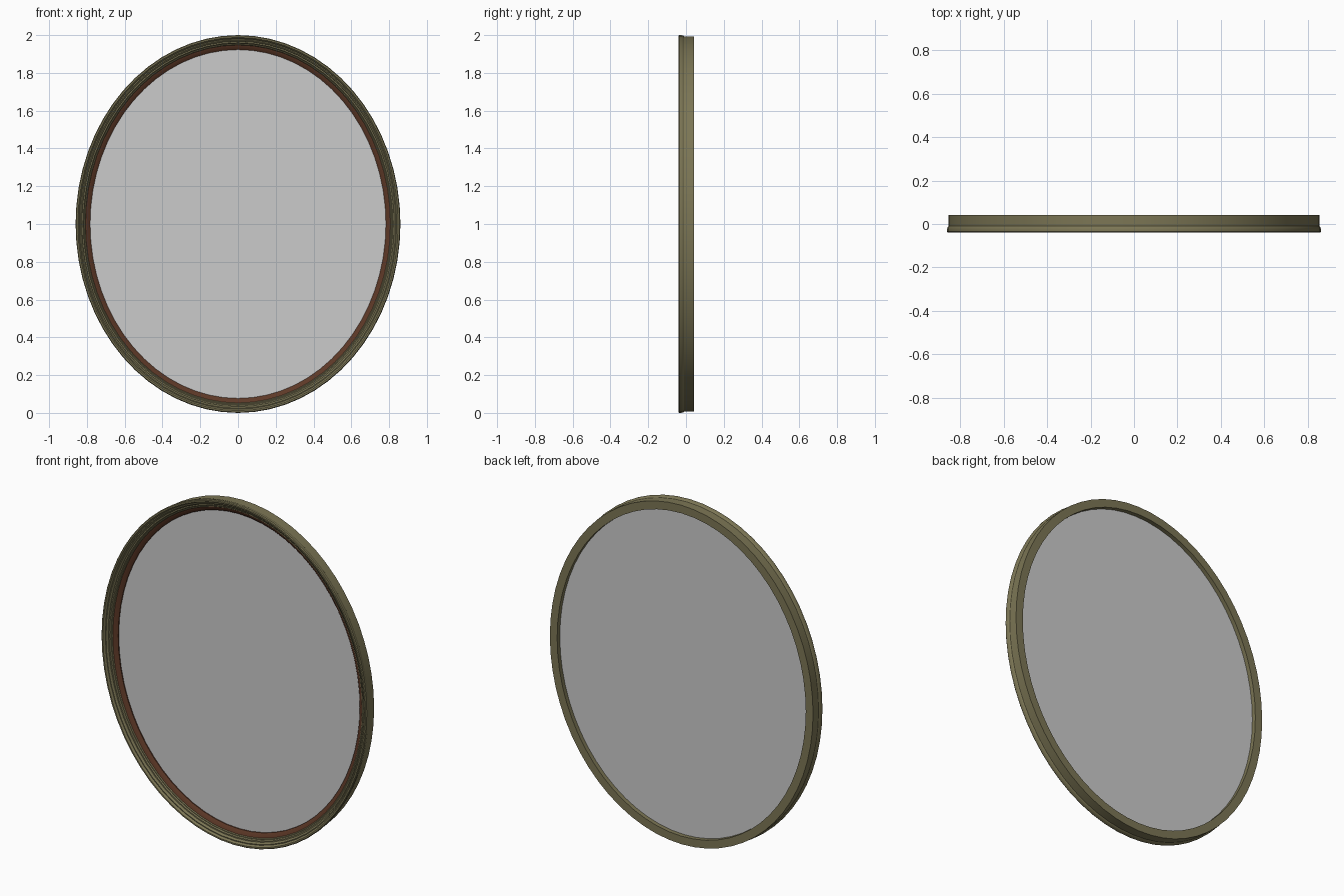
import bpy, bmesh
from math import cos, sin, tau, radians

if "Cube" in bpy.data.objects:
    bpy.data.objects.remove(bpy.data.objects["Cube"])

SEGS = 64
RX, RZ = 0.86, 1.0


def material(name, rgb):
    m = bpy.data.materials.new(name)
    m.diffuse_color = (*rgb, 1)
    m.use_nodes = True
    m.node_tree.nodes["Principled BSDF"].inputs["Base Color"].default_value = m.diffuse_color
    return m


def finish(bm, name, mat=None):
    bmesh.ops.recalc_face_normals(bm, faces=bm.faces)
    mesh = bpy.data.meshes.new(name)
    bm.to_mesh(mesh)
    bm.free()
    ob = bpy.data.objects.new(name, mesh)
    bpy.context.collection.objects.link(ob)
    if mat:
        mesh.materials.append(mat)
    bpy.context.view_layer.objects.active = ob
    ob.select_set(True)
    bpy.ops.object.shade_smooth_by_angle(angle=radians(25))
    ob.select_set(False)
    return ob


def oval(bm, inset, y):
    return [bm.verts.new(((RX - inset) * cos(tau * i / SEGS), y,
                          1 + (RZ - inset) * sin(tau * i / SEGS)))
            for i in range(SEGS)]


def oval_sweep(name, profile, mat):
    """Sweep a closed (inset, y) section around the oval."""
    bm = bmesh.new()
    rings = [oval(bm, *p) for p in profile]
    for a, b in zip(rings, rings[1:] + rings[:1]):
        for i in range(SEGS):
            j = (i + 1) % SEGS
            bm.faces.new((a[i], a[j], b[j], b[i]))
    return finish(bm, name, mat)


olive = material("olive_gilt", (0.20, 0.18, 0.09))
brown = material("red_brown", (0.11, 0.04, 0.02))

# Stepped moulding: proud outer bead, ridges falling inward, flat back
oval_sweep("oval_frame", [
    (0.007, 0.042), (0.007, -0.010), (0.003, -0.015), (0.0, -0.025),
    (0.0, -0.035), (0.004, -0.040), (0.012, -0.040), (0.017, -0.035),
    (0.020, -0.028), (0.025, -0.029), (0.030, -0.025), (0.033, -0.017),
    (0.040, -0.017), (0.045, -0.011), (0.049, -0.011), (0.054, -0.004),
    (0.054, 0.042)], olive)

# Brown inner lip sloping down to the glass
oval_sweep("inner_lip", [
    (0.052, -0.006), (0.060, -0.004), (0.077, 0.009), (0.077, 0.015),
    (0.052, 0.015)], brown)

# Mirror glass
bm = bmesh.new()
bm.faces.new(oval(bm, 0.053, 0.017))
finish(bm, "mirror_glass")
